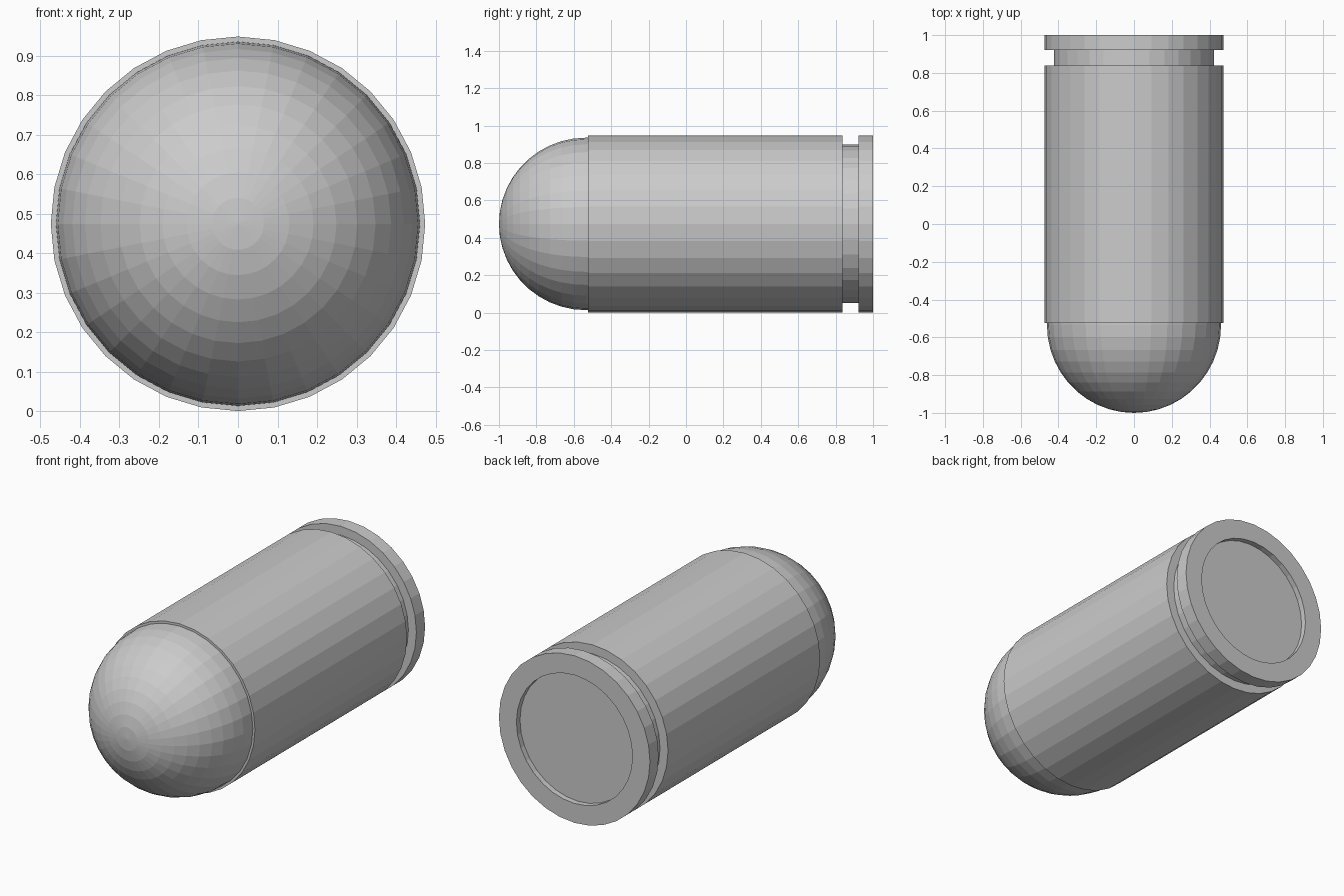
import bpy, bmesh, math

if "Cube" in bpy.data.objects:
    bpy.data.objects.remove(bpy.data.objects["Cube"])

SIDES = 32
RADIUS = 0.474


def lathe(name, profile):
    """Spin (radius, y) points around the long axis; radius 0 closes with a fan."""
    bm = bmesh.new()
    rings = []
    for r, y in profile:
        if r == 0:
            rings.append([bm.verts.new((0, y, RADIUS))] * SIDES)
        else:
            angles = [2 * math.pi * i / SIDES for i in range(SIDES)]
            rings.append([bm.verts.new((r * math.cos(a), y, RADIUS + r * math.sin(a)))
                          for a in angles])
    for a, b in zip(rings, rings[1:]):
        for i in range(SIDES):
            j = (i + 1) % SIDES
            corners = list(dict.fromkeys((a[i], a[j], b[j], b[i])))
            bm.faces.new(corners)
    bmesh.ops.recalc_face_normals(bm, faces=bm.faces)
    mesh = bpy.data.meshes.new(name)
    bm.to_mesh(mesh)
    bm.free()
    obj = bpy.data.objects.new(name, mesh)
    bpy.context.collection.objects.link(obj)
    return obj


# Cylindrical case: flat front lip, groove, rear rim and shallow rear recess
lathe("case", [
    (0, -0.525), (RADIUS, -0.525), (RADIUS, 0.838), (0.424, 0.838),
    (0.424, 0.922), (RADIUS, 0.922), (RADIUS, 1.0),
    (0.364, 1.0), (0.364, 0.968), (0, 0.968),
])

# Rounded nose: half sphere in 11 rings, with a short stub set into the case
STEPS = 11
BASE_Y = -0.535
nose = [(0, -1.0)]
for k in range(1, STEPS + 1):
    t = math.pi / 2 * k / STEPS
    nose.append((0.461 * math.sin(t), BASE_Y - 0.465 * math.cos(t)))
nose += [(0.461, -0.5), (0, -0.5)]
lathe("nose", nose)
